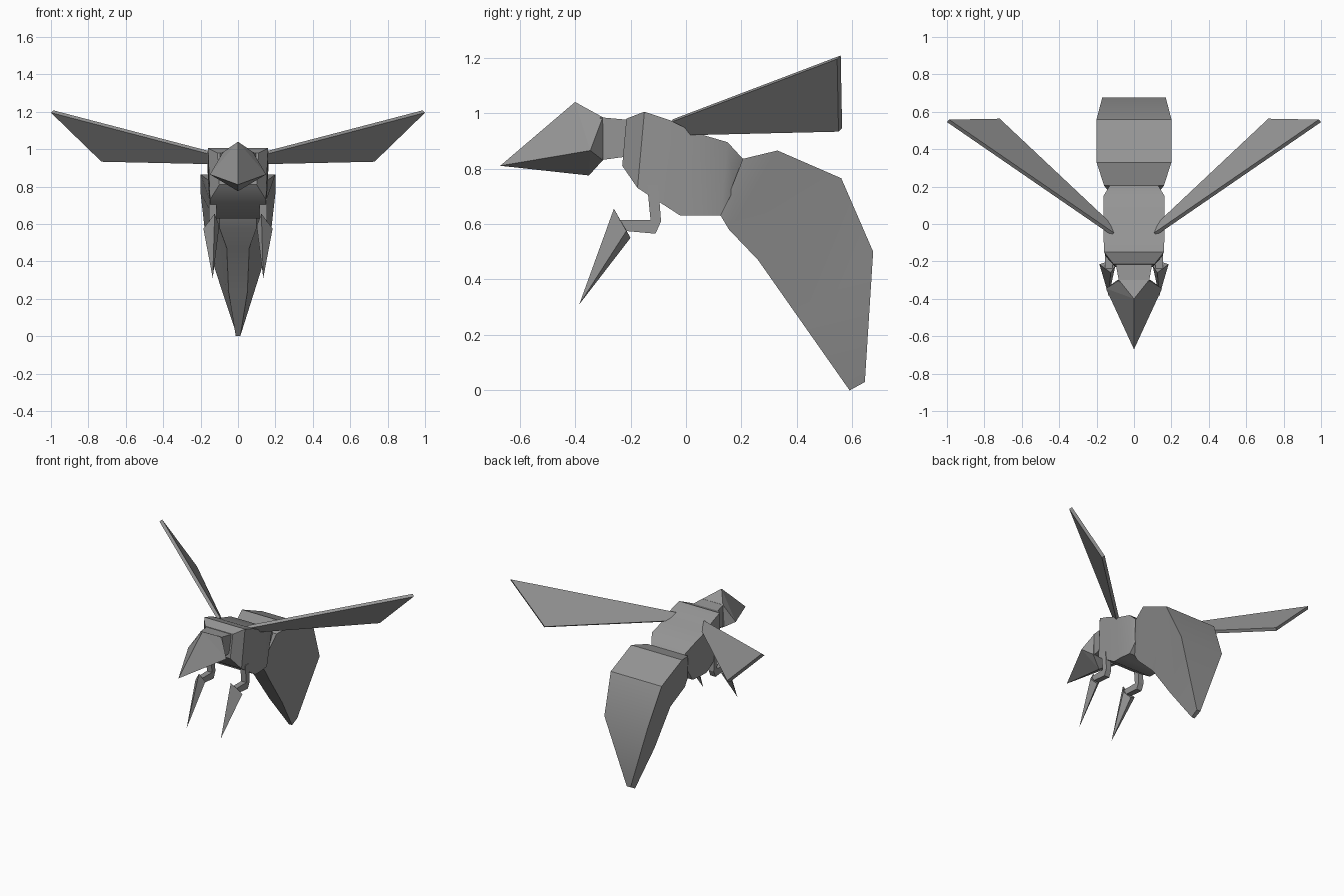
import bpy, bmesh, math
from mathutils import Vector

if "Cube" in bpy.data.objects:
    bpy.data.objects.remove(bpy.data.objects["Cube"])

grey = bpy.data.materials.new("plain grey")
grey.diffuse_color = (0.3, 0.3, 0.3, 1)
grey.use_nodes = True
grey.node_tree.nodes["Principled BSDF"].inputs["Base Color"].default_value = grey.diffuse_color


def make(name, verts, faces, smooth=True):
    mesh = bpy.data.meshes.new(name)
    bm = bmesh.new()
    vs = [bm.verts.new(v) for v in verts]
    for f in faces:
        bm.faces.new([vs[i] for i in f])
    bmesh.ops.recalc_face_normals(bm, faces=bm.faces)
    bm.to_mesh(mesh)
    bm.free()
    mesh.materials.append(grey)
    ob = bpy.data.objects.new(name, mesh)
    bpy.context.collection.objects.link(ob)
    if smooth:
        bpy.context.view_layer.objects.active = ob
        ob.select_set(True)
        bpy.ops.object.shade_smooth_by_angle(angle=math.radians(35))
        ob.select_set(False)
    return ob


def loft(name, rings, smooth=True):
    """Skin equal-sized rings of points and cap both ends."""
    n = len(rings[0])
    faces = [list(range(n)), [(len(rings) - 1) * n + i for i in range(n)]]
    for r in range(len(rings) - 1):
        for i in range(n):
            j = (i + 1) % n
            faces.append([r * n + i, r * n + j, (r + 1) * n + j, (r + 1) * n + i])
    return make(name, [p for ring in rings for p in ring], faces, smooth)


def box_rings(rows):
    """Each row: top y, z, half width, then bottom y, z, half width."""
    return [[(-a, y, z), (a, y, z), (b, v, w), (-b, v, w)]
            for y, z, a, v, w, b in rows]


# Body
loft("thorax", box_rings([
    (-0.215, 0.98, 0.11, -0.23, 0.81, 0.10),
    (-0.15, 1.005, 0.16, -0.175, 0.73, 0.15),
    (-0.06, 0.975, 0.163, -0.02, 0.63, 0.15),
    (0.03, 0.93, 0.163, 0.05, 0.63, 0.15),
    (0.15, 0.895, 0.163, 0.125, 0.63, 0.14),
    (0.205, 0.835, 0.13, 0.175, 0.73, 0.12)]))
loft("abdomen", box_rings([
    (0.205, 0.835, 0.16, 0.125, 0.63, 0.10),
    (0.33, 0.865, 0.20, 0.155, 0.58, 0.10),
    (0.56, 0.765, 0.20, 0.26, 0.47, 0.06),
    (0.675, 0.50, 0.17, 0.425, 0.235, 0.05),
    (0.645, 0.03, 0.015, 0.59, 0.0, 0.012)]))

# Neck and pointed head
loft("neck", box_rings([
    (-0.20, 0.975, 0.10, -0.20, 0.845, 0.09),
    (-0.31, 0.985, 0.08, -0.31, 0.83, 0.08)]))
make("head",
     [(0, -0.67, 0.81), (0, -0.40, 1.04), (0.15, -0.345, 0.865),
      (0, -0.35, 0.775), (-0.15, -0.345, 0.865),
      (0.08, -0.30, 0.985), (0.09, -0.30, 0.83),
      (-0.09, -0.30, 0.83), (-0.08, -0.30, 0.985)],
     [(0, 1, 2), (0, 2, 3), (0, 3, 4), (0, 4, 1),
      (1, 5, 2), (2, 5, 6), (2, 6, 3), (3, 6, 7),
      (3, 7, 4), (4, 7, 8), (4, 8, 1), (1, 8, 5), (5, 8, 7, 6)], False)

for side, s in (("right", 1), ("left", -1)):
    # Flat swept wing with a thin edge
    low = [Vector(p) for p in ((0.12, -0.06, 0.965), (1.0, 0.545, 1.195),
                               (0.73, 0.55, 0.933), (0.145, 0.0, 0.92))]
    up = Vector((-0.56, 0.59, 0.58)) * 0.022
    loft(side + "_wing", [[(s * p.x, p.y, p.z) for p in ring]
                          for ring in (low, [p + up for p in low])], False)
    # Bent leg
    path = [(-0.14, 0.74, -0.10, 0.74), (-0.128, 0.615, -0.09, 0.61),
            (-0.128, 0.615, -0.11, 0.565), (-0.24, 0.615, -0.22, 0.575)]
    loft(side + "_leg", [[(s * 0.115, a, b), (s * 0.155, a, b),
                          (s * 0.155, c, d), (s * 0.115, c, d)]
                         for a, b, c, d in path], False)
    # Spike at the leg end
    make(side + "_claw",
         [(s * x, y, z) for x, y, z in (
             (0.135, -0.385, 0.31), (0.125, -0.26, 0.655), (0.185, -0.215, 0.575),
             (0.14, -0.20, 0.55), (0.10, -0.225, 0.59))],
         [(0, 1, 2), (0, 2, 3), (0, 3, 4), (0, 4, 1), (1, 2, 3, 4)], False)
